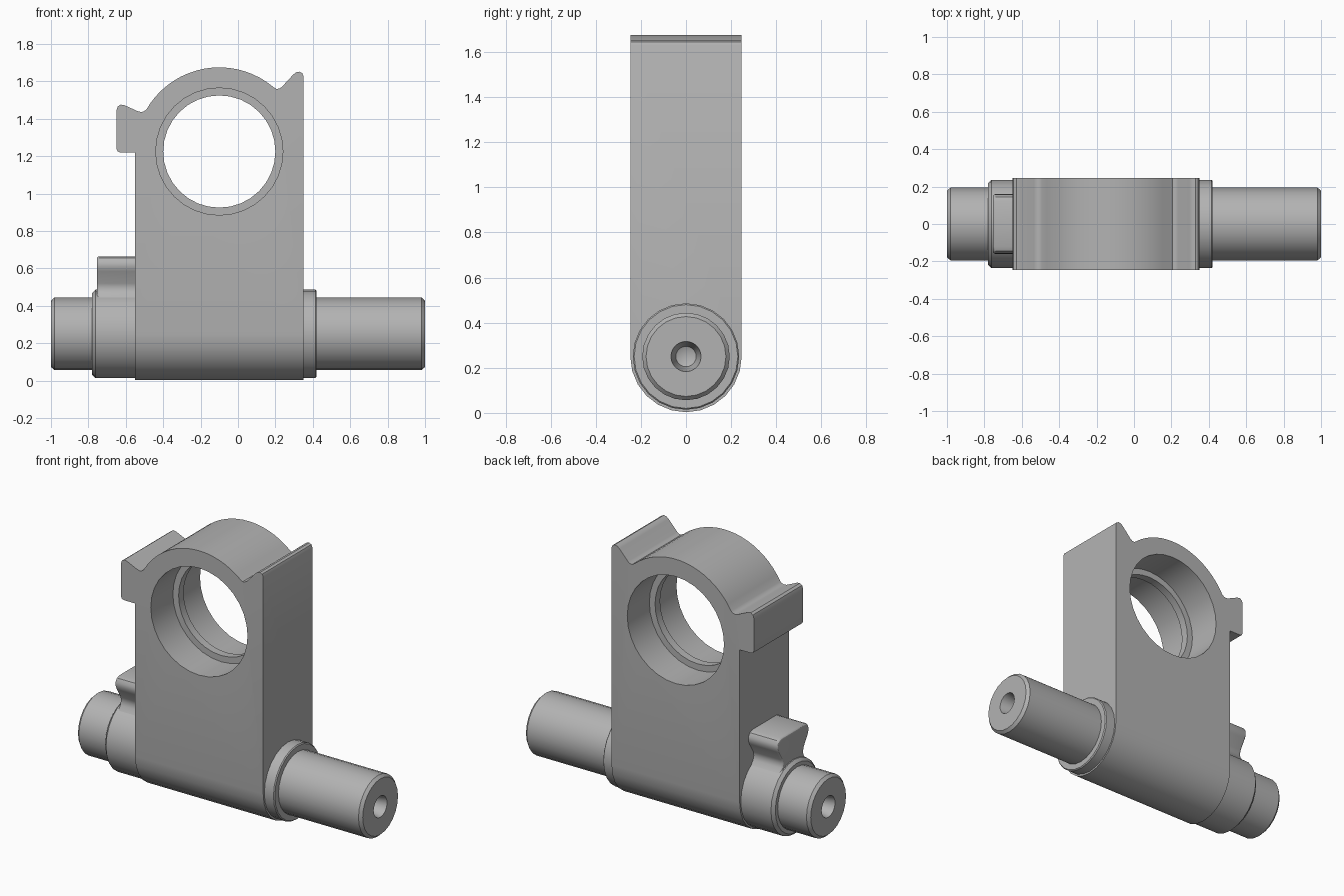
import bpy, bmesh
from math import sin, cos, pi, radians
from mathutils import Matrix

cube = bpy.data.objects.get("Cube")
if cube:
    bpy.data.objects.remove(cube, do_unlink=True)

grey = bpy.data.materials.new("machined_grey")
grey.use_nodes = True
grey.diffuse_color = (0.45, 0.45, 0.45, 1)
grey.node_tree.nodes["Principled BSDF"].inputs["Base Color"].default_value = grey.diffuse_color

AXLE_Z = 0.25
BORE = (-0.1, 0, 1.225)


def finish(name, bm):
    bmesh.ops.recalc_face_normals(bm, faces=bm.faces)
    mesh = bpy.data.meshes.new(name)
    bm.to_mesh(mesh)
    bm.free()
    mesh.materials.append(grey)
    obj = bpy.data.objects.new(name, mesh)
    bpy.context.collection.objects.link(obj)
    return obj


def activate(obj):
    bpy.ops.object.select_all(action='DESELECT')
    obj.select_set(True)
    bpy.context.view_layer.objects.active = obj


def smooth(obj):
    activate(obj)
    bpy.ops.object.shade_smooth_by_angle(angle=radians(30))


def lathe(name, profile, centre, turn=0, sides=24):
    """Revolve (position, radius) pairs about the x axis, then turn about z."""
    bm = bmesh.new()
    rings = [[bm.verts.new((x, r * sin(2 * pi * i / sides), r * cos(2 * pi * i / sides)))
              for i in range(sides)] for x, r in profile]
    for a, b in zip(rings, rings[1:]):
        for i in range(sides):
            j = (i + 1) % sides
            bm.faces.new((a[i], a[j], b[j], b[i]))
    bmesh.ops.remove_doubles(bm, verts=bm.verts, dist=1e-5)
    bm.transform(Matrix.Translation(centre) @ Matrix.Rotation(turn, 4, 'Z'))
    return finish(name, bm)


def extrude(name, points, move, bevel=0):
    """Extrude a closed outline of 3D points along a vector."""
    bm = bmesh.new()
    face = bm.faces.new([bm.verts.new(p) for p in points])
    rim = list(face.edges)
    result = bmesh.ops.extrude_face_region(bm, geom=[face], use_keep_orig=True)
    new = [v for v in result["geom"] if isinstance(v, bmesh.types.BMVert)]
    bmesh.ops.translate(bm, verts=new, vec=move)
    bmesh.ops.recalc_face_normals(bm, faces=bm.faces)
    if bevel:
        bmesh.ops.bevel(bm, geom=rim, offset=bevel, segments=3, profile=0.5, affect='EDGES')
    return finish(name, bm)


def cut(obj, tool, operation):
    mod = obj.modifiers.new("cut", 'BOOLEAN')
    mod.operation, mod.object, mod.solver = operation, tool, 'EXACT'
    activate(obj)
    bpy.ops.object.modifier_apply(modifier=mod.name)
    bpy.data.objects.remove(tool, do_unlink=True)


# Housing outline: left lug, arched crown, right horn
outline = [(-0.55, -0.1), (-0.55, 1.22), (-0.63, 1.22), (-0.644, 1.226), (-0.65, 1.24),
           (-0.65, 1.445), (-0.643, 1.466), (-0.628, 1.476), (-0.608, 1.473),
           (-0.535, 1.44), (-0.518, 1.436), (-0.503, 1.44)]
for i in range(19):
    a = radians(150 - i * 100 / 18)
    outline.append((BORE[0] + 0.45 * cos(a), BORE[2] + 0.45 * sin(a)))
outline += [(0.205, 1.56), (0.22, 1.561), (0.235, 1.571), (0.295, 1.636), (0.31, 1.648),
            (0.328, 1.652), (0.343, 1.645), (0.35, 1.628), (0.35, -0.1)]
housing = extrude("housing", [(x, -0.4, z) for x, z in outline], (0, 0.8, 0))

# Rounded foot: keep only what lies inside a U-shaped bar
R = 0.247
u_shape = [(-1, R, 2), (-1, -R, 2)]
u_shape += [(-1, -R * cos(pi * i / 12), AXLE_Z - R * sin(pi * i / 12)) for i in range(13)]
cut(housing, extrude("foot_cutter", u_shape, (2, 0, 0)), 'INTERSECT')

# Stepped bore with a narrow central lip
bore = lathe("bore_cutter", [(-0.4, 0), (-0.4, 0.34), (-0.025, 0.34), (-0.025, 0.3),
                             (0.025, 0.3), (0.025, 0.34), (0.4, 0.34), (0.4, 0)],
             BORE, pi / 2, 32)
cut(housing, bore, 'DIFFERENCE')
smooth(housing)

# Shaft with chamfered ends and centre-drilled holes
half = [(0.88, 0), (0.9, 0.045), (1, 0.067), (1, 0.177), (0.982, 0.194)]
shaft = lathe("shaft", [(-x, r) for x, r in half] + half[::-1], (0, 0, AXLE_Z))
smooth(shaft)

# Collars either side of the housing
left_end, right_end = -0.78, 0.42
smooth(lathe("right_collar", [(left_end, 0), (left_end, 0.218), (left_end + 0.018, 0.236),
                              (-0.5, 0.236), (-0.5, 0)], (0, 0, AXLE_Z)))
smooth(lathe("left_collar", [(0.3, 0), (0.3, 0.236), (right_end - 0.006, 0.236),
                             (right_end, 0.23), (right_end, 0)], (0, 0, AXLE_Z)))

# Waisted key standing on the right collar
side = [(0.17, 0.4), (0.135, 0.44), (0.112, 0.47), (0.105, 0.495), (0.11, 0.52),
        (0.15, 0.585), (0.16, 0.61), (0.158, 0.635), (0.145, 0.655), (0.12, 0.665)]
key = [(-0.755, y, z) for y, z in side] + [(-0.755, -y, z) for y, z in side[::-1]]
smooth(extrude("key", key, (0.255, 0, 0), bevel=0.014))
